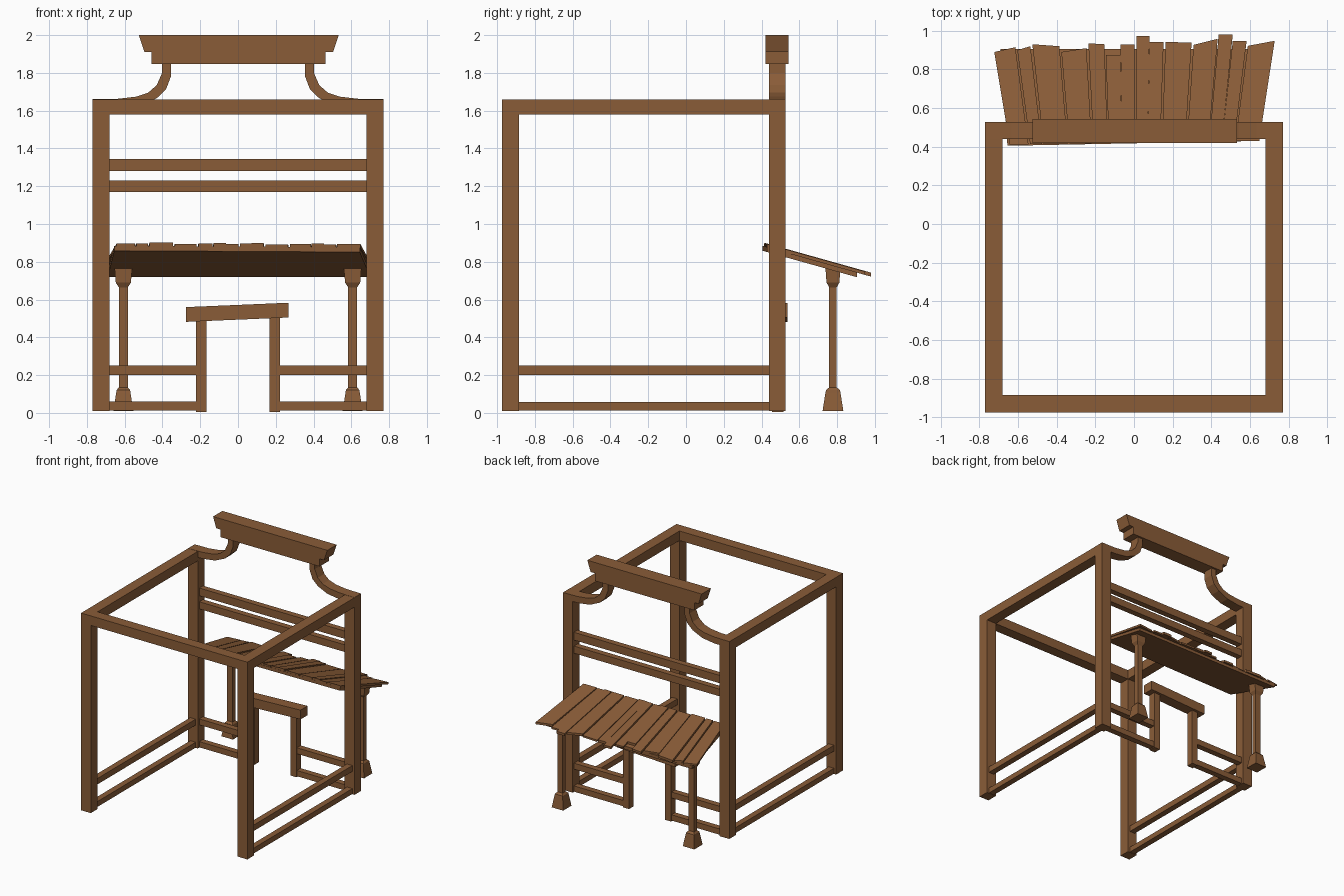
import bpy, bmesh, math

if "Cube" in bpy.data.objects:
    bpy.data.objects.remove(bpy.data.objects["Cube"])

wood = bpy.data.materials.new("brown wood")
wood.diffuse_color = (0.255, 0.108, 0.039, 1)
wood.use_nodes = True
wood.node_tree.nodes["Principled BSDF"].inputs["Base Color"].default_value = wood.diffuse_color


def finish(name, bm):
    bmesh.ops.recalc_face_normals(bm, faces=bm.faces)
    me = bpy.data.meshes.new(name)
    bm.to_mesh(me)
    bm.free()
    me.materials.append(wood)
    ob = bpy.data.objects.new(name, me)
    bpy.context.collection.objects.link(ob)
    return ob


def loft(name, rings):
    """Skin a list of equal-length vertex rings and cap both ends."""
    bm = bmesh.new()
    vs = [[bm.verts.new(p) for p in r] for r in rings]
    n = len(rings[0])
    for a, b in zip(vs, vs[1:]):
        for i in range(n):
            j = (i + 1) % n
            bm.faces.new((a[i], a[j], b[j], b[i]))
    bm.faces.new(vs[0])
    bm.faces.new(vs[-1])
    return finish(name, bm)


def box(name, x0, x1, y0, y1, z0, z1):
    return loft(name, [[(x0, y0, z), (x1, y0, z), (x1, y1, z), (x0, y1, z)] for z in (z0, z1)])


def extrude_y(name, pts, y0, y1):
    return loft(name, [[(x, y, z) for x, z in pts] for y in (y0, y1)])


X0, X1 = 0.68, 0.77          # side post extents
# upper and lower outline of the curved sign bracket
upper = [(.402, 1.85), (.402, 1.80), (.43, 1.735), (.476, 1.695), (.54, 1.674), (.635, 1.663), (.77, 1.661)]
lower = [(.355, 1.85), (.355, 1.782), (.381, 1.713), (.43, 1.666), (.52, 1.625), (.63, 1.61), (.77, 1.607)]

for s, side in ((-1, "left"), (1, "right")):
    def sbox(name, a, b, *r):
        lo, hi = sorted((s * a, s * b))
        return box(side + "_" + name, lo, hi, *r)

    # corner posts and side rails
    sbox("front_post", X0, X1, -.975, -.885, .01, 1.66)
    sbox("back_post", X0, X1, .44, .527, .01, 1.61)
    sbox("top_side_beam", X0, X1, -.885, .44, 1.58, 1.66)
    sbox("bottom_side_rail", .70, .75, -.89, .445, .012, .057)
    sbox("lower_side_rail", .70, .75, -.89, .445, .20, .25)
    # back wall lower rails and door posts
    sbox("door_post", .167, .223, .455, .515, .005, .53)
    sbox("back_bottom_rail", .22, X0, .46, .51, .012, .06)
    sbox("back_lower_rail", .22, X0, .46, .51, .20, .25)

    # curved bracket holding the sign
    rings = []
    for (ux, uz), (lx, lz) in zip(upper, lower):
        rings.append([(s * ux, .44, uz), (s * ux, .527, uz), (s * lx, .527, lz), (s * lx, .44, lz)])
    loft(side + "_sign_bracket", rings)

    # awning support with flared foot and capital: z, half width, half depth
    prof = [(.01, .053, .055), (.105, .038, .040), (.12, .036, .037), (.135, .024, .020),
            (.665, .024, .020), (.69, .040, .034), (.77, .047, .040)]
    loft(side + "_awning_support",
         [[(s * .607 + i * w, .778 + j * d, z) for i, j in ((-1, -1), (1, -1), (1, 1), (-1, 1))]
          for z, w, d in prof])

# front top beam and back wall upper rails
box("front_top_beam", -X0, X0, -.975, -.885, 1.58, 1.66)
box("back_mid_rail", -X0, X0, .46, .51, 1.17, 1.23)
box("back_upper_rail", -X0, X0, .46, .51, 1.28, 1.345)

# tilted door lintel
extrude_y("door_lintel", [(-.275, .482), (.268, .505), (.268, .583), (-.275, .56)], .445, .537)

# stepped sign board
box("sign_base", -.458, .462, .42, .543, 1.846, 1.915)
extrude_y("sign_board", [(-.495, 1.91), (.503, 1.91), (.533, 2.0), (-.525, 2.0)], .42, .543)


# sloped awning: flat slab below, uneven planks above
def slope(y):
    return .899 - .28 * (y - .41)


def slab(name, outline, top, bottom):
    return loft(name, [[(x, y, slope(y) - d) for x, y in outline] for d in (top, bottom)])


slab("awning_slab", [(-.655, .405), (.645, .43), (.70, .905), (-.69, .905)], .016, .042)

# each plank: outer left x, outer right x, end y at left, end y at right
planks = [(-.723, -.614, .89, .915), (-.604, -.536, .90, .92), (-.526, -.386, .93, .92),
          (-.376, -.246, .89, .91), (-.236, -.153, .935, .93), (-.146, -.07, .875, .875),
          (-.07, .003, .93, .93), (.013, .08, .974, .974), (.08, .153, .943, .943),
          (.163, .298, .943, .938), (.308, .433, .927, .958), (.438, .511, .98, .98),
          (.511, .583, .948, .948), (.589, .728, .922, .948)]
for i, (l, r, yl, yr) in enumerate(planks):
    y0 = .412 + .018 * (l + .72) / 1.4
    lift = .003 * (i % 3 - 1)
    slab("awning_plank_%02d" % (i + 1),
         [(l * .89, y0), (r * .89, y0), (r, yr), (l, yl)], -lift, .018)
